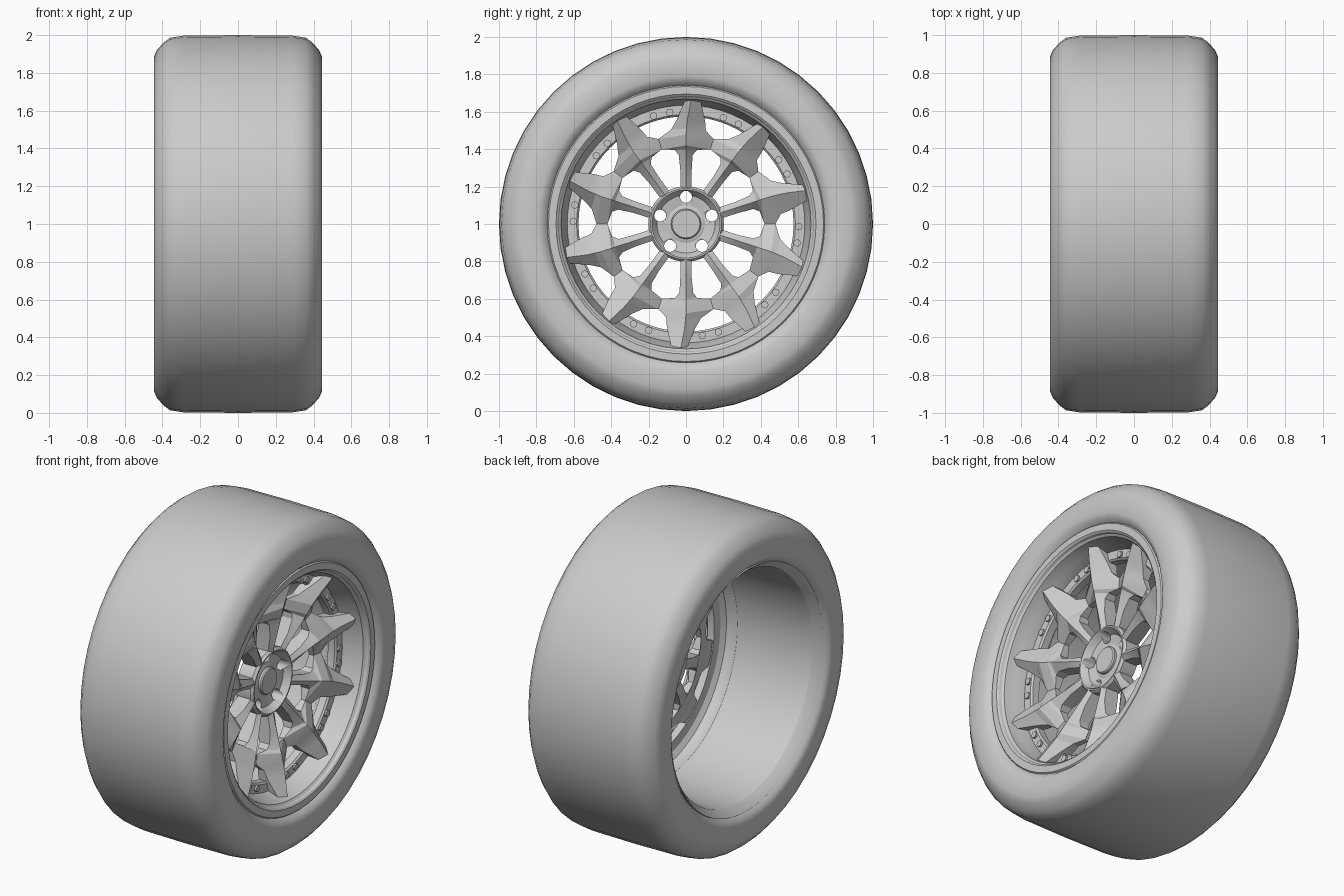
import bpy, bmesh, math
from mathutils import Matrix

if "Cube" in bpy.data.objects:
    bpy.data.objects.remove(bpy.data.objects["Cube"])

CZ = 1.0  # axle height, axle runs along x


def polar(x, r, deg):
    a = math.radians(deg)
    return (x, r * math.cos(a), CZ + r * math.sin(a))


def finish(name, bm, angle=30):
    bmesh.ops.remove_doubles(bm, verts=bm.verts, dist=1e-4)
    bmesh.ops.recalc_face_normals(bm, faces=bm.faces)
    me = bpy.data.meshes.new(name)
    bm.to_mesh(me)
    bm.free()
    ob = bpy.data.objects.new(name, me)
    bpy.context.collection.objects.link(ob)
    bpy.ops.object.select_all(action='DESELECT')
    ob.select_set(True)
    bpy.context.view_layer.objects.active = ob
    bpy.ops.object.shade_smooth_by_angle(angle=math.radians(angle))
    return ob


def lathe(name, profile, seg=64, closed=True, angle=30):
    """Spin an (x, radius) profile around the axle."""
    bm = bmesh.new()
    rings = [[bm.verts.new(polar(x, r, 90 + 360 * i / seg)) for i in range(seg)]
             for x, r in profile]
    n = len(rings)
    for k in range(n if closed else n - 1):
        a, b = rings[k], rings[(k + 1) % n]
        for i in range(seg):
            j = (i + 1) % seg
            bm.faces.new((a[i], a[j], b[j], b[i]))
    return finish(name, bm, angle)


def discs(name, places, x0, x1, radius, seg):
    """Cylinders along x at (r, angle) places, as one object."""
    bm = bmesh.new()
    for r, deg in places:
        c = polar((x0 + x1) / 2, r, deg)
        bmesh.ops.create_cone(
            bm, cap_ends=True, segments=seg, radius1=radius, radius2=radius,
            depth=x1 - x0,
            matrix=Matrix.Translation(c) @ Matrix.Rotation(math.pi / 2, 4, 'Y'))
    return finish(name, bm)


# Tyre: half profile mirrored across the centre plane
half = [(.385, .725), (.41, .742), (.435, .765), (.444, .79), (.445, .885),
        (.43, .92), (.395, .96), (.36, .986), (.29, .997)]
lathe("tyre", half + [(0, 1.0)] + [(-x, r) for x, r in reversed(half)],
      seg=48, closed=False, angle=50)

# Rim barrel with front lip, stepped dish and rear flange
lathe("rim_barrel", [
    (.39, .742), (.41, .742), (.418, .735), (.418, .695), (.41, .685),
    (.395, .68), (.385, .668), (.32, .655), (.27, .635), (.21, .635),
    (.19, .665), (.15, .67), (.13, .685), (-.30, .695), (-.37, .70),
    (-.41, .73), (-.42, .742), (-.39, .745), (-.35, .72), (-.05, .71),
    (.25, .70), (.36, .725)])

# Bolted ring behind the spoke tips
lathe("bolt_ring", [(.265, .645), (.265, .585), (.255, .575), (.21, .575), (.21, .645)])
discs("ring_bolts", [(.603, 36 * k + o) for k in range(10) for o in (62.3, 70.7)],
      .25, .277, .02, 8)

# Ten faceted spokes joined by a web:
# radius, left edge deg, ridge deg, right edge deg, ridge x, edge x, back x
stations = [
    (.185, 9, 0, -9, .24, .222, .14),
    (.215, 8, 0, -8, .246, .228, .14),
    (.29, 6, 0, -6, .264, .24, .15),
    (.37, 6, 0, -5.5, .284, .24, .17),
    (.40, 8.5, 0, -8.5, .291, .235, .18),
    (.42, 18, 0, -18, .296, .22, .19),
    (.478, 18, 0, -18, .309, .23, .20),
    (.51, 9, -.3, -12, .317, .25, .21),
    (.56, 5, -.8, -10.5, .33, .275, .21),
    (.675, 0, -2.5, -6.5, .36, .335, .26)]
JOINT = 5
bm = bmesh.new()
for k in range(10):
    base = 90 + 36 * k
    secs = []
    for r, l, m, rt, xr, xe, xb in stations:
        secs.append([bm.verts.new(polar(x, r, base + d)) for x, d in
                     ((xe, l), (xr, m), (xe, rt), (xb, rt), (xb, m), (xb, l))])
    for s in range(len(secs) - 1):
        a, b = secs[s], secs[s + 1]
        for i in range(6):
            if s == JOINT and i in (2, 5):
                continue  # web runs on into the next spoke
            j = (i + 1) % 6
            bm.faces.new((a[i], a[j], b[j], b[i]))
    bm.faces.new(secs[0])
    bm.faces.new(secs[-1])
finish("spokes", bm, 15)

# Hub with a dished face and five lug holes
hub = lathe("hub", [
    (.13, .03), (.195, .03), (.195, .088), (.19, .10), (.20, .155), (.24, .182),
    (.24, .19), (.225, .202), (.13, .20)], seg=60)
cutter = discs("lug_cutter", [(.145, 90 + 72 * k) for k in range(5)], 0, .4, .032, 20)
cutter.hide_render = True
cutter.hide_set(True)
mod = hub.modifiers.new("lug_holes", 'BOOLEAN')
mod.object = cutter
mod.operation = 'DIFFERENCE'
mod.solver = 'EXACT'

# Centre cap
lathe("centre_cap", [(.13, .001), (.215, .001), (.215, .074), (.208, .08), (.13, .08)], seg=40)
